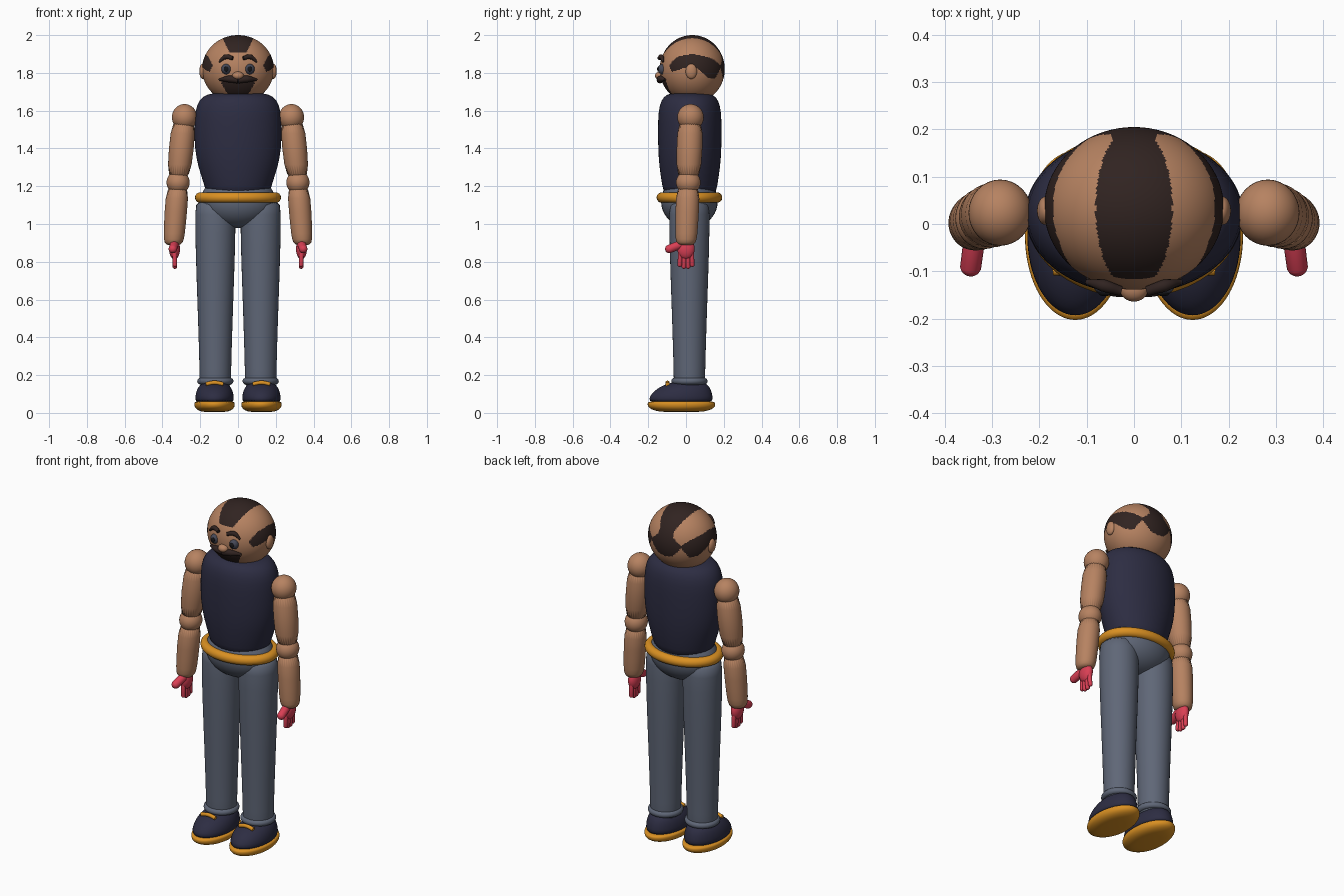
import bpy, bmesh, math
from mathutils import Vector

cube = bpy.data.objects.get("Cube")
if cube:
    bpy.data.objects.remove(cube, do_unlink=True)


def material(name, *rgb):
    m = bpy.data.materials.new(name)
    m.use_nodes = True
    m.diffuse_color = (*rgb, 1)
    m.node_tree.nodes["Principled BSDF"].inputs["Base Color"].default_value = (*rgb, 1)
    return m


SKIN = material("tan skin", .47, .225, .12)
HAIR = material("dark brown hair", .03, .017, .015)
NAVY = material("navy cloth", .026, .026, .055)
GREY = material("blue grey trousers", .115, .135, .185)
GOLD = material("orange trim", .7, .28, .016)
RED = material("crimson hand", .7, .05, .09)
EYE = material("slate eye", .06, .065, .095)
PUPIL = material("black pupil", .008, .008, .01)


def finish(bm, name, mat, subdiv=0):
    bmesh.ops.recalc_face_normals(bm, faces=bm.faces)
    for f in bm.faces:
        f.smooth = True
    me = bpy.data.meshes.new(name)
    bm.to_mesh(me)
    bm.free()
    me.materials.append(mat)
    ob = bpy.data.objects.new(name, me)
    bpy.context.collection.objects.link(ob)
    if subdiv:
        ob.modifiers.new("smooth", "SUBSURF").levels = subdiv
    return ob


def ball(name, mat, centre, radii, u=32, v=20):
    bm = bmesh.new()
    bmesh.ops.create_uvsphere(bm, u_segments=u, v_segments=v, radius=1)
    bmesh.ops.scale(bm, vec=radii, verts=bm.verts)
    bmesh.ops.translate(bm, vec=centre, verts=bm.verts)
    return finish(bm, name, mat)


def loft(name, mat, rings, n=28, subdiv=1):
    """Stack of ellipses: (x, y, z, radius x, radius y)."""
    bm = bmesh.new()
    loops = []
    for x, y, z, rx, ry in rings:
        angles = [math.tau * i / n for i in range(n)]
        loops.append([bm.verts.new((x + rx * math.cos(a), y + ry * math.sin(a), z)) for a in angles])
    for lo, hi in zip(loops, loops[1:]):
        for i in range(n):
            j = (i + 1) % n
            bm.faces.new((lo[i], lo[j], hi[j], hi[i]))
    bm.faces.new(loops[0])
    bm.faces.new(loops[-1])
    return finish(bm, name, mat, subdiv)


def ring(name, mat, centre, rx, ry, tube, n=48, m=14):
    bm = bmesh.new()
    grid = []
    for i in range(n):
        a = math.tau * i / n
        row = []
        for k in range(m):
            t = math.tau * k / m
            d = tube * math.cos(t)
            p = Vector(((rx + d) * math.cos(a), (ry + d) * math.sin(a), tube * math.sin(t)))
            row.append(bm.verts.new(p + Vector(centre)))
        grid.append(row)
    for i in range(n):
        for k in range(m):
            a, b = grid[i], grid[(i + 1) % n]
            bm.faces.new((a[k], b[k], b[(k + 1) % m], a[(k + 1) % m]))
    return finish(bm, name, mat)


def tube(name, mat, path, radius, taper):
    """Round stroke along a path, with a radius factor per point."""
    cu = bpy.data.curves.new(name, "CURVE")
    cu.dimensions = "3D"
    cu.bevel_depth = radius
    cu.bevel_resolution = 4
    cu.use_fill_caps = True
    sp = cu.splines.new("BEZIER")
    sp.bezier_points.add(len(path) - 1)
    for bp, co, r in zip(sp.bezier_points, path, taper):
        bp.co, bp.radius = co, r
        bp.handle_left_type = bp.handle_right_type = "AUTO"
    ob = bpy.data.objects.new(name, cu)
    bpy.context.collection.objects.link(ob)
    cu.materials.append(mat)
    return ob


def capsule(name, mat, start, end, radius):
    """Round-ended stick."""
    a, b = Vector(start), Vector(end)
    bm = bmesh.new()
    bmesh.ops.create_uvsphere(bm, u_segments=16, v_segments=12, radius=radius)
    for v in bm.verts:
        v.co.z += (b - a).length if v.co.z > 1e-5 else 0
    turn = (b - a).to_track_quat("Z", "Y").to_matrix()
    bmesh.ops.rotate(bm, matrix=turn, verts=bm.verts)
    bmesh.ops.translate(bm, vec=a, verts=bm.verts)
    return finish(bm, name, mat)


def interp(x, table, col):
    for p, q in zip(table, table[1:]):
        if p[0] <= x <= q[0]:
            return p[col] + (q[col] - p[col]) * (x - p[0]) / (q[0] - p[0])
    return None


# Head, with hair and beard painted on its faces
HC, HR = Vector((0, .033, 1.82)), Vector((.19, .172, .18))
# Side hair: angle from the back, lower edge, upper edge
BAND = [(0, 1.76, 1.9), (15, 1.77, 1.88), (30, 1.825, 1.84), (45, 1.767, 1.868), (60, 1.775, 1.885),
        (90, 1.84, 1.9), (115, 1.815, 1.89), (128, 1.805, 1.865), (135, 1.835, 1.84)]


def is_hair(p):
    x, z = abs(p.x), p.z
    front = p.y < HC.y
    angle = math.degrees(math.atan2(x / HR.x, (p.y - HC.y) / HR.y))
    low = interp(angle, BAND, 1)
    if low is not None and low < z < interp(angle, BAND, 2):
        return True
    crown = max(0, min(1, (z - 1.91) / .085))
    if z > (1.91 if front else 1.83) and x < .047 + .04 * crown:
        return True
    return front and 1.67 < z < 1.765 and x < min(.088, .05 + .6 * (z - 1.68))


head = ball("head", SKIN, HC, HR, 160, 110)
head.data.materials.append(HAIR)
for poly in head.data.polygons:
    poly.material_index = int(is_hair(poly.center))


def on_face(x, z, out=0):
    """Point on the front of the head, pushed out by a little."""
    k = 1 - (x / HR.x) ** 2 - ((z - HC.z) / HR.z) ** 2
    return Vector((x, HC.y - HR.y * math.sqrt(k) - out, z))


ball("nose", SKIN, (0, -.138, 1.785), (.03, .026, .022))

# Torso, belt and hips
loft("torso", NAVY, [(0, .02, z, rx, ry) for z, rx, ry in (
    (1.13, .165, .135), (1.2, .175, .145), (1.3, .212, .162), (1.4, .23, .168), (1.5, .232, .169),
    (1.6, .228, .167), (1.655, .208, .152), (1.688, .17, .125), (1.695, .1, .07))], 40)
ring("belt", GOLD, (0, .018, 1.14), .2, .146, .028)
ball("hips", GREY, (0, .018, 1.12), (.2, .15, .142))

for side, s in (("left", 1), ("right", -1)):
    # Face details
    e = on_face(s * .062, 1.82)
    ball(side + "_eye", EYE, e + Vector((0, .006, 0)), (.026, .026, .028))
    ball(side + "_pupil", PUPIL, e - Vector((0, .017, 0)), (.013, .006, .014))
    tube(side + "_eyebrow", HAIR, [on_face(s * x, z, .014) for x, z in
         ((.1, 1.858), (.065, 1.885), (.028, 1.878))], .013, (.4, 1, .8))
    tube(side + "_moustache", HAIR, [on_face(s * x, z, .008) for x, z in
         ((0, 1.762), (.05, 1.768), (.1, 1.764))], .018, (1, 1, .3))
    ball(side + "_ear", SKIN, (s * .187, .028, 1.808), (.018, .03, .04))

    # Arm
    ball(side + "_shoulder", SKIN, (s * .283, .024, 1.565), (.067, .07, .07))
    loft(side + "_upper_arm", SKIN, [(s * .284, .023, 1.57, .066, .069),
         (s * .3, .019, 1.4, .067, .069), (s * .317, .012, 1.22, .062, .066)])
    ball(side + "_elbow", SKIN, (s * .317, .012, 1.22), (.061, .065, .062))
    loft(side + "_forearm", SKIN, [(s * .317, .012, 1.22, .062, .066),
         (s * .33, .006, 1.06, .06, .062), (s * .338, .002, .935, .056, .059),
         (s * .341, 0, .9, .05, .053), (s * .342, 0, .886, .03, .033)])

    # Hand
    hx = s * .336
    ball(side + "_palm", RED, (hx, 0, .868), (.029, .046, .055))
    for i in range(4):
        y = -.033 + .022 * i
        tip = .775 if i in (1, 2) else .785
        capsule(f"{side}_finger_{i + 1}", RED, (hx, y * .9, .85), (s * .334, y, tip), .0125)
    capsule(side + "_thumb", RED, (hx, -.02, .895), (s * .345, -.088, .868), .023)

    # Leg
    lx = s * .12
    loft(side + "_leg", GREY, [(lx, .018, z, r, r) for z, r in (
        (1.13, .1), (1.08, .109), (.85, .105), (.55, .094), (.3, .086), (.16, .083), (.13, .082))])
    ring(side + "_trouser_cuff", GREY, (lx, .018, .168), .078, .078, .018)

    # Shoe
    fx = s * .124
    loft(side + "_sole", GOLD, [(fx, -.024, z, .108 * k, .181 * k) for z, k in (
        (.004, .55), (.012, .8), (.026, .96), (.042, 1), (.056, .99), (.062, .93))], 36)
    loft(side + "_shoe", NAVY, [(fx, y, z, rx, ry) for y, z, rx, ry in (
        (-.027, .05, .1, .166), (-.027, .075, .103, .17), (-.022, .105, .1, .16),
        (-.008, .135, .088, .135), (.004, .155, .07, .105), (.01, .165, .04, .06))], 36)
    tube(side + "_shoe_strap", GOLD, [(fx + d, -.098, z) for d, z in
         ((-.046, .152), (0, .16), (.046, .152))], .011, (1, 1, 1))
